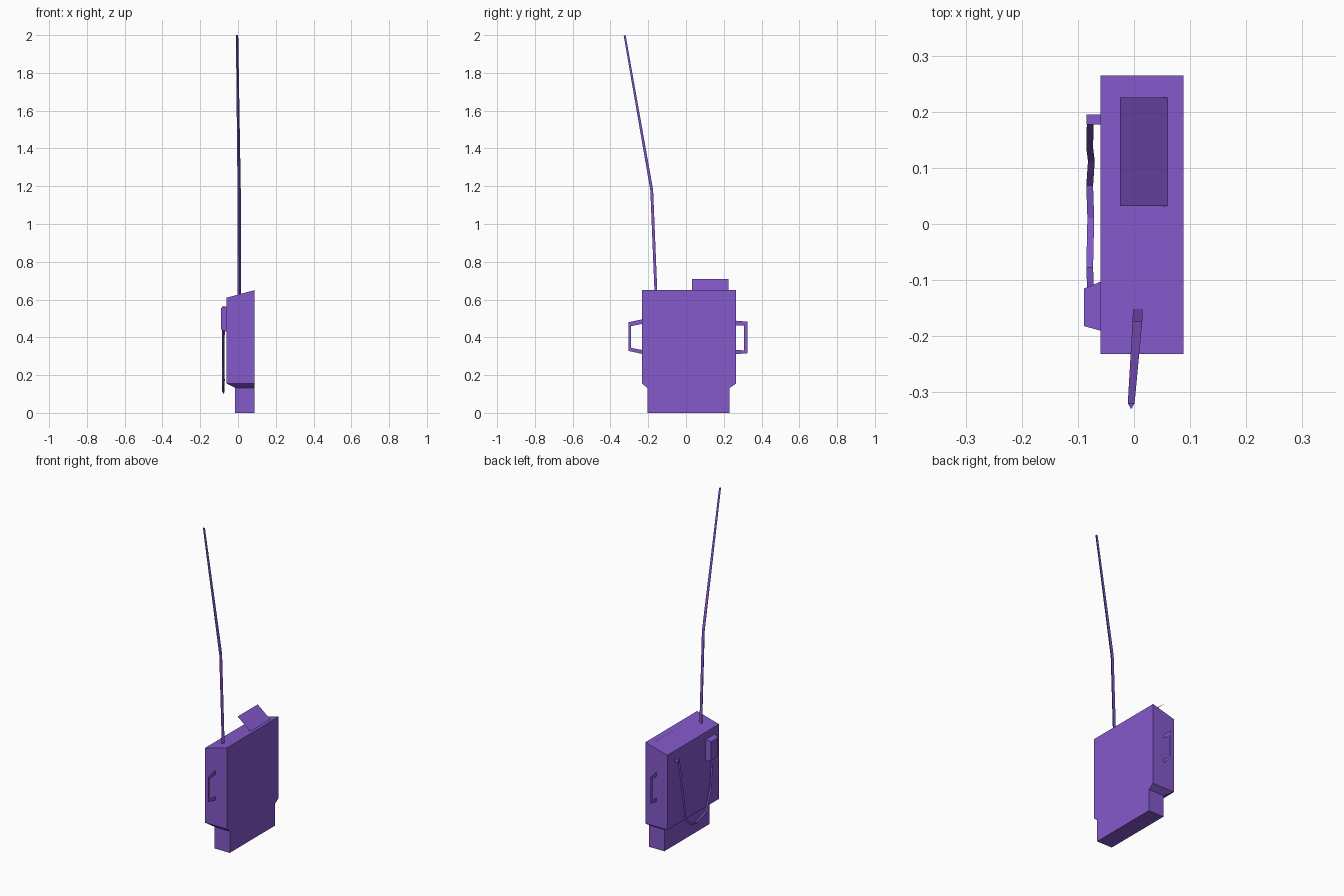
import bpy
import math
from mathutils import Vector

if "Cube" in bpy.data.objects:
    bpy.data.objects.remove(bpy.data.objects["Cube"])

mat = bpy.data.materials.new("purple")
mat.diffuse_color = (0.23, 0.10, 0.60, 1.0)
mat.use_nodes = True
mat.node_tree.nodes["Principled BSDF"].inputs["Base Color"].default_value = mat.diffuse_color


def make(name, verts, faces):
    mesh = bpy.data.meshes.new(name)
    mesh.from_pydata([tuple(v) for v in verts], [], faces)
    mesh.update()
    mesh.materials.append(mat)
    obj = bpy.data.objects.new(name, mesh)
    bpy.context.collection.objects.link(obj)
    return obj


def loft(name, rings):
    """Skin a stack of equal-length rings and cap both ends."""
    n = len(rings[0])
    verts = [v for ring in rings for v in ring]
    faces = [tuple(reversed(range(n)))]
    for k in range(len(rings) - 1):
        for i in range(n):
            j = (i + 1) % n
            faces.append((k * n + i, k * n + j, (k + 1) * n + j, (k + 1) * n + i))
    faces.append(tuple(range((len(rings) - 1) * n, len(rings) * n)))
    return make(name, verts, faces)


def rect(x0, x1, y0, y1, z0, z1=None):
    """Rectangle whose height may slope from z0 (at x0) to z1 (at x1)."""
    z1 = z0 if z1 is None else z1
    return [(x0, y0, z0), (x1, y0, z1), (x1, y1, z1), (x0, y1, z0)]


def tube(name, path, radii):
    """Three-sided tube along a path that runs mostly in the YZ plane."""
    pts = [Vector(p) for p in path]
    rings = []
    for i, p in enumerate(pts):
        t = (pts[min(i + 1, len(pts) - 1)] - pts[max(i - 1, 0)]).normalized()
        b = t.cross(Vector((1, 0, 0))).normalized()
        a = b.cross(t)
        rings.append([p + radii[i] * (a * math.cos(w) + b * math.sin(w))
                      for w in (math.radians(d) for d in (-90, 30, 150))])
    return loft(name, rings)


# Main case: narrow foot, tapered step, sloped top
loft("radio_case", [
    rect(-0.015, 0.088, -0.205, 0.23, 0.0),
    rect(-0.015, 0.088, -0.205, 0.23, 0.132),
    rect(-0.06, 0.088, -0.232, 0.265, 0.155),
    rect(-0.06, 0.088, -0.232, 0.265, 0.61, 0.65),
])

# Thin tilted flap on the top
make("top_flap", rect(-0.025, 0.06, 0.032, 0.225, 0.71, 0.642), [(0, 1, 2, 3)])

# Flat side handles
handles = {
    "front_handle": ([(-0.232, 0.495), (-0.304, 0.480), (-0.304, 0.328), (-0.232, 0.312)],
                     [(-0.232, 0.471), (-0.291, 0.459), (-0.291, 0.344), (-0.232, 0.333)]),
    "back_handle": ([(0.265, 0.488), (0.326, 0.483), (0.326, 0.316), (0.265, 0.311)],
                    [(0.265, 0.463), (0.307, 0.463), (0.307, 0.331), (0.265, 0.333)]),
}
for name, (outer, inner) in handles.items():
    make(name, [(0.012, y, z) for y, z in outer + inner],
         [(i, i + 1, i + 5, i + 4) for i in range(3)])

# Bent whip antenna
tube("antenna",
     [(0.007, -0.156, 0.62), (0.006, -0.179, 1.18), (-0.005, -0.323, 1.999)],
     [0.010, 0.010, 0.007])

# Tapered handset on the side
loft("handset", [
    [(-0.06, y, z) for y, z in ((-0.19, 0.43), (-0.19, 0.565), (-0.103, 0.565), (-0.103, 0.43))],
    [(-0.089, y, z) for y, z in ((-0.182, 0.442), (-0.182, 0.555), (-0.115, 0.555), (-0.115, 0.442))],
])

# Cable socket and hanging cable
loft("cable_socket", [rect(-0.085, -0.058, 0.177, 0.195, 0.545),
                      rect(-0.085, -0.058, 0.177, 0.195, 0.562)])
tube("cable",
     [(-0.078, 0.183, 0.55), (-0.079, 0.14, 0.30), (-0.076, 0.115, 0.17),
      (-0.079, 0.07, 0.12), (-0.077, 0.01, 0.108), (-0.079, -0.08, 0.135),
      (-0.077, -0.13, 0.265), (-0.076, -0.148, 0.45)],
     [0.007] * 8)
